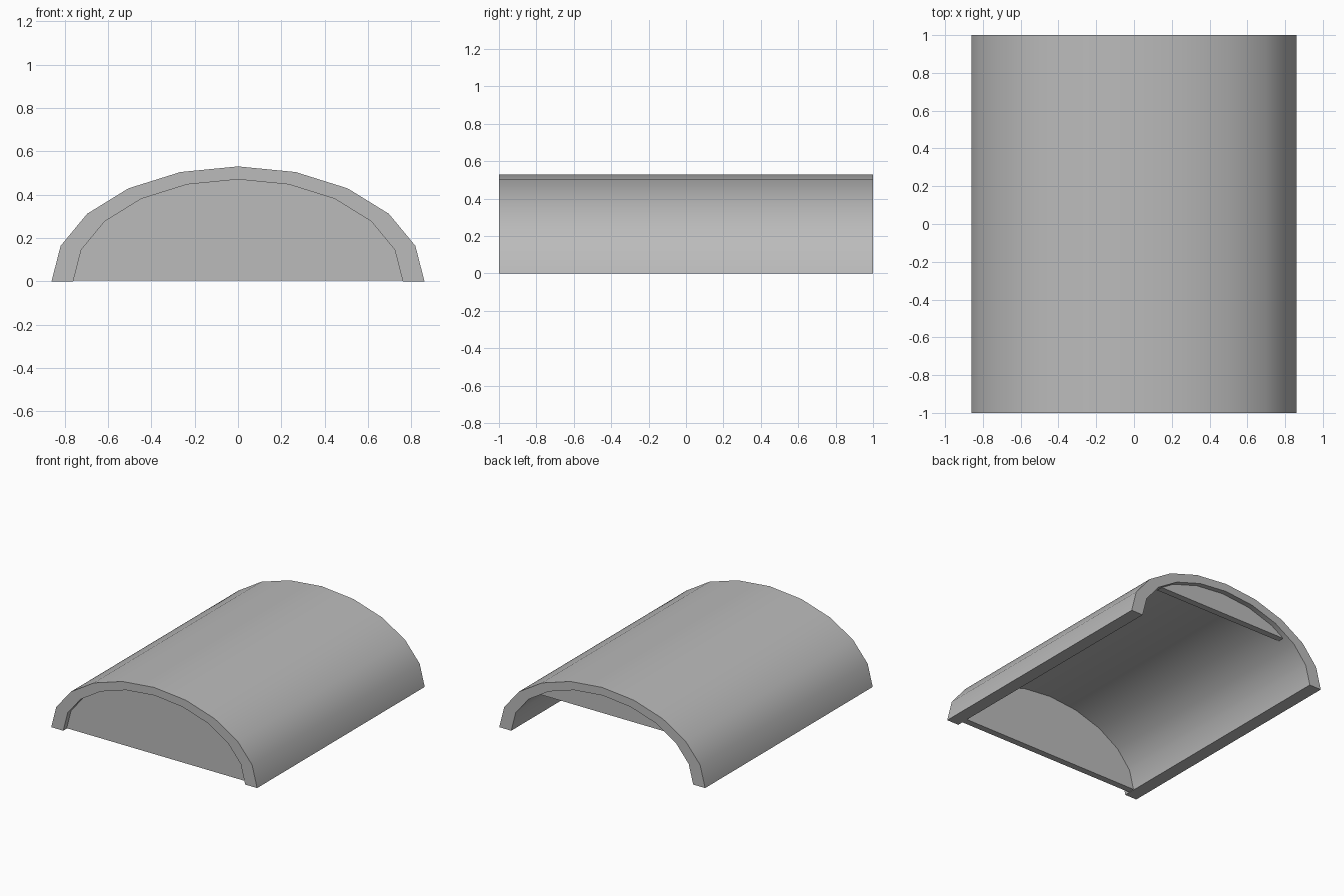
import bpy
import bmesh
from math import pi, cos, sin

if "Cube" in bpy.data.objects:
    bpy.data.objects.remove(bpy.data.objects["Cube"], do_unlink=True)

GREY = (0.5, 0.5, 0.5, 1.0)
grey = bpy.data.materials.new("plain_grey")
grey.use_nodes = True
grey.diffuse_color = GREY
grey.node_tree.nodes["Principled BSDF"].inputs["Base Color"].default_value = GREY

SEGMENTS = 10
OUTER = (0.86, 0.53)
INNER = (0.76, 0.47)


def arc(radii):
    """Points of a half ellipse in x and z, from +x to -x."""
    return [(radii[0] * cos(pi * i / SEGMENTS), radii[1] * sin(pi * i / SEGMENTS))
            for i in range(SEGMENTS + 1)]


def clip_above(points, z):
    """Keep the part of an arc above height z, adding the cut points."""
    kept = []
    for a, b in zip(points, points[1:]):
        if a[1] >= z:
            kept.append(a)
        if (a[1] < z) != (b[1] < z):
            t = (z - a[1]) / (b[1] - a[1])
            kept.append((a[0] + t * (b[0] - a[0]), z))
    if points[-1][1] >= z:
        kept.append(points[-1])
    return kept


def extrude_profile(name, profile, y0, y1):
    bm = bmesh.new()
    verts = [bm.verts.new((x, y0, z)) for x, z in profile]
    face = bm.faces.new(verts)
    moved = bmesh.ops.extrude_face_region(bm, geom=[face], use_keep_orig=True)["geom"]
    bmesh.ops.translate(bm, vec=(0, y1 - y0, 0),
                        verts=[v for v in moved if isinstance(v, bmesh.types.BMVert)])
    bmesh.ops.recalc_face_normals(bm, faces=bm.faces)
    mesh = bpy.data.meshes.new(name)
    bm.to_mesh(mesh)
    bm.free()
    mesh.materials.append(grey)
    obj = bpy.data.objects.new(name, mesh)
    bpy.context.collection.objects.link(obj)
    bpy.ops.object.select_all(action="DESELECT")
    obj.select_set(True)
    bpy.context.view_layer.objects.active = obj
    bpy.ops.object.shade_smooth_by_angle(angle=pi / 5)
    return obj


# Arched roof shell, open underneath
extrude_profile("arched_shell", arc(OUTER) + arc(INNER)[::-1], -1, 1)

# End panels let slightly into the shell
panel = arc((INNER[0] + 0.01, INNER[1] + 0.01))
extrude_profile("front_panel", clip_above(panel, 0.004), -0.96, -0.91)
extrude_profile("back_upper_panel", clip_above(panel, 0.315), 0.91, 0.96)
